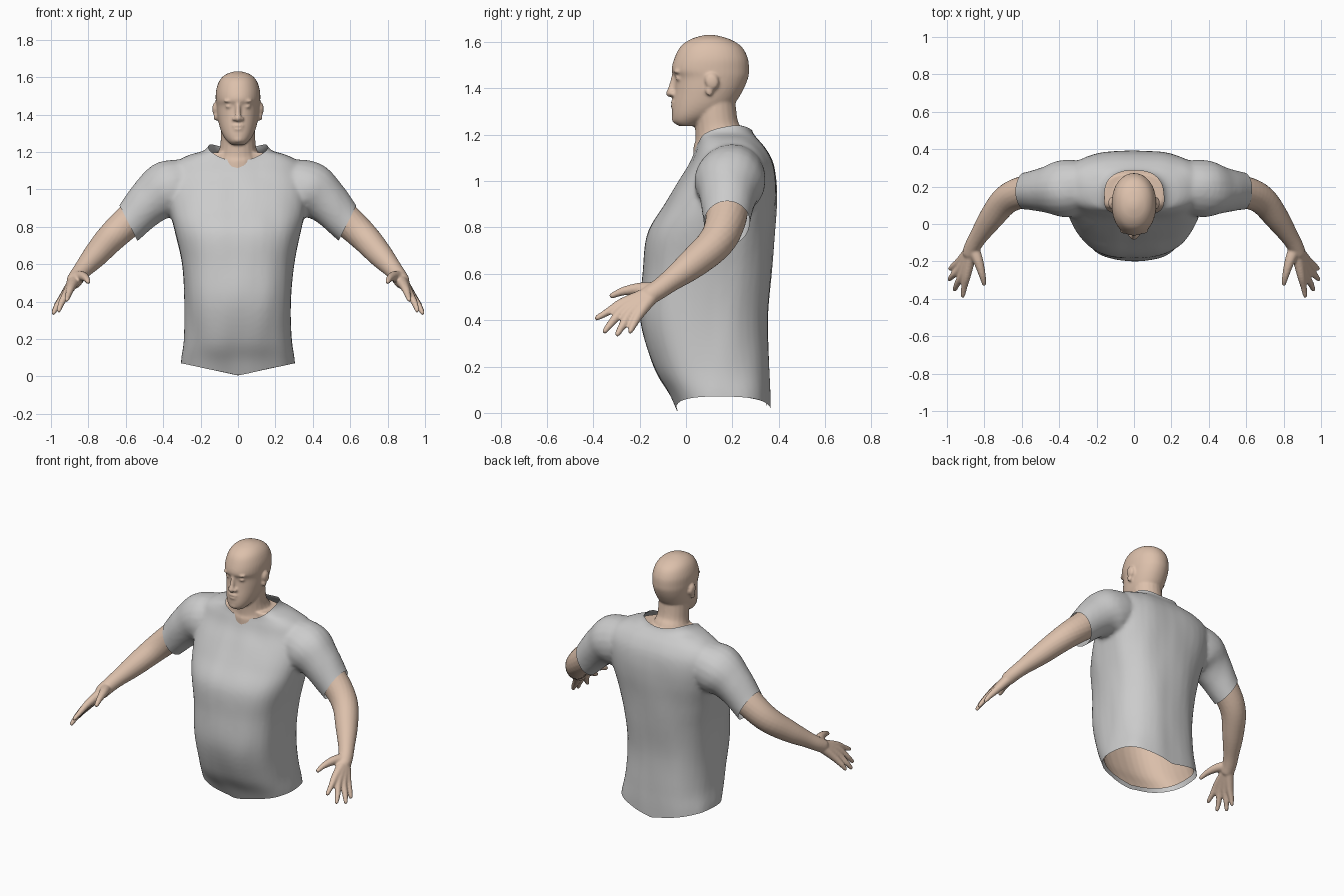
import bpy, bmesh, math
from mathutils import Vector, Matrix, noise

if "Cube" in bpy.data.objects:
    bpy.data.objects.remove(bpy.data.objects["Cube"])

SEG = 40


def spline(rows, n=5):
    """Catmull-Rom resampling of a list of number tuples."""
    out = []
    for i in range(len(rows) - 1):
        a, b = rows[max(i - 1, 0)], rows[i]
        c, d = rows[i + 1], rows[min(i + 2, len(rows) - 1)]
        for k in range(n):
            t = k / n
            out.append([q + .5 * t * (r - p + t * (2*p - 5*q + 4*r - s + t * (3*(q - r) + s - p)))
                        for p, q, r, s in zip(a, b, c, d)])
    return out + [list(rows[-1])]


def skin_rings(bm, rings):
    vs = [[bm.verts.new(p) for p in ring] for ring in rings]
    for a, b in zip(vs, vs[1:]):
        for i in range(len(a)):
            j = (i + 1) % len(a)
            bm.faces.new((a[i], a[j], b[j], b[i]))
    bm.faces.new(vs[0][::-1])
    bm.faces.new(vs[-1])


def loft(bm, rows, power):
    """Stack of superellipses; row = z, half width, front y, back y."""
    rings = []
    for z, w, f, b in spline(rows):
        ring = []
        for i in range(SEG):
            t = 2 * math.pi * i / SEG
            c, s = math.cos(t), math.sin(t)
            ring.append((math.copysign(abs(c) ** (2 / power), c) * w,
                         (f + b) / 2 + math.copysign(abs(s) ** (2 / power), s) * (b - f) / 2, z))
        rings.append(ring)
    skin_rings(bm, rings)


def ball(bm, c, size, rot=0):
    m = Matrix.Translation(c) @ Matrix.Rotation(rot, 4, 'X') @ Matrix.Diagonal((*size, 1))
    bmesh.ops.create_uvsphere(bm, u_segments=20, v_segments=12, radius=1, matrix=m)


def tube(bm, pts, side=1):
    """Round limb along x, y, z, radius points with ball ends."""
    p = [(Vector((x * side, y, z)), r) for x, y, z, r in spline(pts)]
    rings = []
    for i, (c, r) in enumerate(p):
        q = (p[min(i + 1, len(p) - 1)][0] - p[max(i - 1, 0)][0]).to_track_quat('Z', 'Y')
        rings.append([c + q @ Vector((math.cos(2*math.pi*k/20) * r, math.sin(2*math.pi*k/20) * r, 0))
                      for k in range(20)])
    skin_rings(bm, rings)
    for c, r in (p[0], p[-1]):
        ball(bm, c, (r, r, r))


def fuse(bm, name, voxel, smooth):
    """Merge overlapping parts into one continuous surface."""
    bmesh.ops.recalc_face_normals(bm, faces=bm.faces)
    me = bpy.data.meshes.new(name)
    bm.to_mesh(me)
    bm.free()
    ob = bpy.data.objects.new(name, me)
    bpy.context.collection.objects.link(ob)
    m = ob.modifiers.new("fuse", 'REMESH')
    m.mode, m.voxel_size = 'VOXEL', voxel
    m = ob.modifiers.new("soften", 'SMOOTH')
    m.factor, m.iterations = .5, smooth
    ev = ob.evaluated_get(bpy.context.evaluated_depsgraph_get())
    ob.data = bpy.data.meshes.new_from_object(ev)
    ob.modifiers.clear()
    return ob


def trim(bm, height, up):
    """Cut the mesh along the curved sheet z = height(x, y)."""
    for v in bm.verts:
        v.co.z -= height(v.co.x, v.co.y)
    bmesh.ops.bisect_plane(bm, geom=bm.verts[:] + bm.edges[:] + bm.faces[:], plane_co=(0, 0, 0),
                           plane_no=(0, 0, up), clear_outer=True)
    for v in bm.verts:
        v.co.z += height(v.co.x, v.co.y)


def hem(x, y):
    return .005 + .065 * min(abs(x) / .3, 1)


def neckline(x, y):
    return 1.15 + .27 * (y - .04) + 2 * x * x


TORSO = [(-.08, .31, .0, .367), (.07, .305, -.068, .365), (.2, .288, -.142, .36), (.4, .285, -.197, .355),
         (.6, .3, -.187, .37), (.77, .335, -.167, .382), (.9, .365, -.092, .393), (1.0, .375, -.032, .393),
         (1.08, .37, .018, .378), (1.14, .34, .042, .345), (1.18, .27, .055, .31), (1.215, .17, .05, .285),
         (1.3, .14, .04, .27)]

# T-shirt: torso and sleeves
bm = bmesh.new()
loft(bm, TORSO, 2.6)
for s in (1, -1):
    tube(bm, [(.22, .2, 1.03, .13), (.37, .19, 1.0, .155), (.47, .182, .935, .125),
              (.58, .175, .82, .1), (.68, .17, .72, .1)], s)
shirt = fuse(bm, "t_shirt", .012, 8)

# open the hem, neck and cuffs, add soft folds
bm = bmesh.new()
bm.from_mesh(shirt.data)
trim(bm, hem, -1)
trim(bm, neckline, 1)
for s in (1, -1):
    faces = [f for f in bm.faces if f.calc_center_median().x * s > .45]
    geom = list({v for f in faces for v in f.verts}) + list({e for f in faces for e in f.edges}) + faces
    bmesh.ops.bisect_plane(bm, geom=geom, plane_co=(.583 * s, .175, .815),
                           plane_no=(.894 * s, 0, -.447), clear_outer=True)
bm.normal_update()
for v in bm.verts:
    v.co += v.normal * .005 * noise.noise(Vector((v.co.x * 9, v.co.y * 9, v.co.z * 3)))
bm.to_mesh(shirt.data)
bm.free()
shirt.data.shade_smooth()

# Body: torso under the shirt and neck
bm = bmesh.new()
g = .017
loft(bm, [(z - (g if z > 1 else 0), w - g, f + g, b - g) for z, w, f, b in TORSO[:-1]], 2.6)
tube(bm, [(0, .15, 1.1, .12), (0, .148, 1.17, .115), (0, .134, 1.23, .096), (0, .125, 1.3, .092),
          (0, .12, 1.4, .09)])

# Head and face
loft(bm, [(1.238, .035, -.03, .04), (1.255, .055, -.054, .08), (1.285, .078, -.06, .14),
          (1.33, .097, -.058, .205), (1.39, .11, -.05, .245), (1.445, .116, -.048, .268),
          (1.48, .119, -.062, .272), (1.53, .117, -.05, .267), (1.58, .1, -.024, .24),
          (1.612, .07, .02, .19), (1.628, .03, .07, .135), (1.631, .008, .095, .11)], 2.1)
tube(bm, [(0, -.05, 1.46, .011), (0, -.06, 1.41, .014), (0, -.068, 1.38, .018)])
ball(bm, (0, -.053, 1.34), (.032, .013, .009))
ball(bm, (0, -.052, 1.322), (.029, .014, .01))
ball(bm, (0, -.042, 1.268), (.03, .02, .02))
for s in (1, -1):
    ball(bm, (.019 * s, -.056, 1.377), (.013, .017, .011))
    ball(bm, (.045 * s, -.027, 1.443), (.022, .018, .012))
    ball(bm, (.045 * s, -.036, 1.473), (.034, .018, .009))
    # ears
    ball(bm, (.122 * s, .112, 1.43), (.016, .03, .036), .25)
    ball(bm, (.119 * s, .1, 1.388), (.012, .016, .022), .25)

# Arms and hands
FINGERS = [((.893, -.27, .475), (.907, -.335, .437), (.915, -.383, .41)),
           ((.912, -.262, .452), (.945, -.32, .39), (.958, -.35, .353)),
           ((.927, -.237, .435), (.968, -.275, .375), (.986, -.296, .34)),
           ((.932, -.2, .43), (.966, -.226, .383), (.983, -.24, .353))]
for s in (1, -1):
    tube(bm, [(.3, .2, 1.02, .12), (.45, .182, .94, .1), (.59, .17, .825, .087), (.685, .128, .735, .078),
              (.765, .03, .645, .066), (.83, -.065, .572, .049), (.86, -.115, .535, .044),
              (.875, -.15, .512, .042)], s)
    for base, mid, tip in FINGERS:
        tube(bm, [(.868, -.135, .52, .034), (*base, .023), (*mid, .017), (*tip, .012)], s)
    tube(bm, [(.86, -.13, .53, .034), (.832, -.2, .535, .027), (.812, -.27, .525, .019),
              (.801, -.318, .506, .013)], s)
body = fuse(bm, "body", .007, 4)

# open underside of the body, just above the hem
bm = bmesh.new()
bm.from_mesh(body.data)
trim(bm, lambda x, y: hem(x, y) + .025, -1)
bm.to_mesh(body.data)
bm.free()
body.data.shade_smooth()

skin = bpy.data.materials.new("skin")
skin.diffuse_color = (.72, .53, .41, 1)
skin.use_nodes = True
skin.node_tree.nodes["Principled BSDF"].inputs["Base Color"].default_value = skin.diffuse_color
body.data.materials.clear()
body.data.materials.append(skin)
